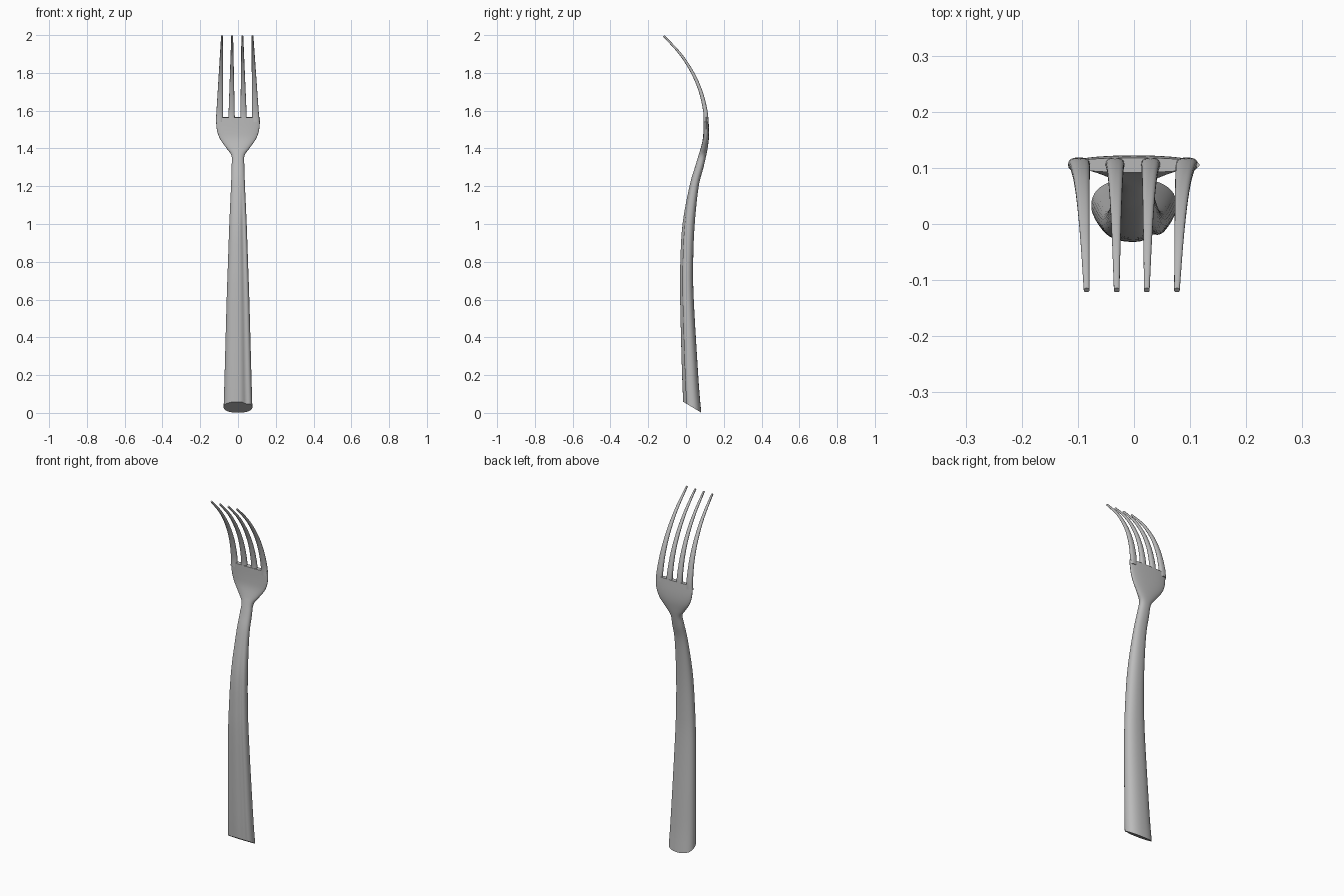
import bpy
import math

if "Cube" in bpy.data.objects:
    bpy.data.objects.remove(bpy.data.objects["Cube"], do_unlink=True)

steel = bpy.data.materials.new("brushed_steel")
STEEL = (0.5, 0.5, 0.5, 1)
steel.diffuse_color = STEEL
steel.use_nodes = True
steel.node_tree.nodes["Principled BSDF"].inputs["Base Color"].default_value = STEEL


def smooth_path(stations, steps):
    """Catmull-Rom interpolation through the stations."""
    pts = [stations[0]] + stations + [stations[-1]]
    out = []
    for i in range(1, len(pts) - 2):
        for k in range(steps):
            t = k / steps
            out.append([
                0.5 * (2 * b + (c - a) * t + (2 * a - 5 * b + 4 * c - d) * t * t
                       + (3 * b - a - 3 * c + d) * t ** 3)
                for a, b, c, d in zip(*pts[i - 1:i + 3])])
    return out + [list(stations[-1])]


def loft(name, rings, sides, power, cut=None, groove=0.0):
    """Skin rounded sections (x, y, z, half width, half thickness) along a path."""
    verts, faces = [], []
    for i, (x, y, z, hw, ht) in enumerate(rings):
        a, b = rings[max(i - 1, 0)], rings[min(i + 1, len(rings) - 1)]
        lean = (b[1] - a[1]) / (b[2] - a[2])
        slope = -lean
        if cut is not None:  # slanted lower end, easing into square sections
            f = max(0.0, 1 - (z - rings[0][2]) / 0.25)
            slope = cut * f + slope * (1 - f)
        for k in range(sides):
            ang = 2 * math.pi * k / sides
            c, s = math.cos(ang), math.sin(ang)
            u = math.copysign(abs(c) ** (2 / power), c)
            v = math.copysign(abs(s) ** (2 / power), s)
            if groove and v < 0:  # shallow groove along the front
                fade = min(1, max(0, (1.25 - z) / 0.3))
                v += groove * fade * math.exp(-((u - 0.55) / 0.2) ** 2)
            oy = v * ht / math.hypot(1, lean)
            verts.append((x + u * hw, y + oy, z + oy * slope))
    for i in range(len(rings) - 1):
        for k in range(sides):
            n = (k + 1) % sides
            p, q = i * sides, (i + 1) * sides
            faces.append((p + k, p + n, q + n, q + k))
    faces.append(tuple(reversed(range(sides))))
    faces.append(tuple(range(len(verts) - sides, len(verts))))
    mesh = bpy.data.meshes.new(name)
    mesh.from_pydata(verts, [], faces)
    mesh.materials.append(steel)
    obj = bpy.data.objects.new(name, mesh)
    bpy.context.collection.objects.link(obj)
    bpy.ops.object.select_all(action='DESELECT')
    obj.select_set(True)
    bpy.context.view_layer.objects.active = obj
    bpy.ops.object.shade_smooth_by_angle(angle=math.radians(40))
    return obj


# Handle flowing through the neck into the flat head
body = [
    (0, 0.033, 0.03, 0.076, 0.048),
    (0, 0.022, 0.20, 0.071, 0.043),
    (0, 0.005, 0.60, 0.060, 0.036),
    (0, 0.004, 0.80, 0.053, 0.034),
    (0, 0.014, 1.00, 0.046, 0.032),
    (0, 0.043, 1.20, 0.037, 0.024),
    (0, 0.070, 1.30, 0.034, 0.022),
    (0, 0.086, 1.36, 0.034, 0.020),
    (0, 0.096, 1.40, 0.060, 0.018),
    (0, 0.105, 1.45, 0.095, 0.016),
    (0, 0.107, 1.50, 0.112, 0.015),
    (0, 0.105, 1.565, 0.117, 0.013),
]
loft("handle_and_head", smooth_path(body, 6), 48, 2.3, cut=-0.6, groove=0.25)

# Four tapering tines curving forward
curve = [(0.106, 1.54), (0.102, 1.60), (0.078, 1.70),
         (0.035, 1.80), (-0.03, 1.90), (-0.118, 1.996)]
for n in range(4):
    offset = n - 1.5
    base_x, tip_x = 0.064 * offset - 0.002, 0.0537 * offset - 0.004
    base_w = 0.0195 if n in (0, 3) else 0.0175
    stations = []
    for i, (y, z) in enumerate(curve):
        t = (z - curve[0][1]) / (curve[-1][1] - curve[0][1])
        stations.append((base_x + (tip_x - base_x) * t, y, z,
                         base_w + (0.005 - base_w) * t, 0.0125 - 0.0075 * t))
    loft(f"tine_{n + 1}", smooth_path(stations, 6), 20, 2.6)
